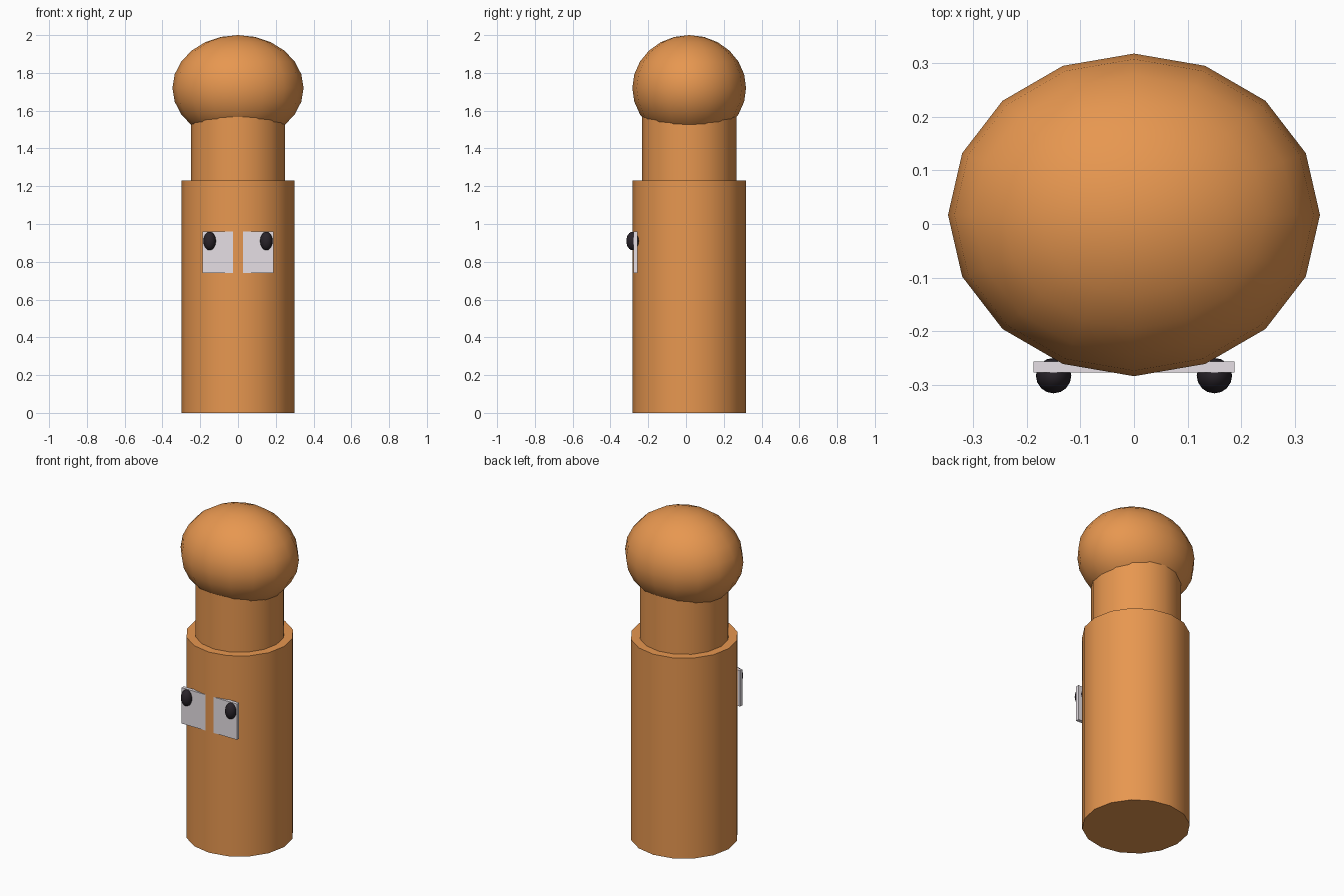
import bpy
import math

cube = bpy.data.objects.get("Cube")
if cube:
    bpy.data.objects.remove(cube, do_unlink=True)


def material(name, r, g, b):
    m = bpy.data.materials.new(name)
    m.use_nodes = True
    m.diffuse_color = (r, g, b, 1)
    bsdf = next(n for n in m.node_tree.nodes if n.type == 'BSDF_PRINCIPLED')
    bsdf.inputs["Base Color"].default_value = (r, g, b, 1)
    return m


orange = material("orange", 0.80, 0.31, 0.08)
white = material("off_white", 0.79, 0.74, 0.78)
black = material("near_black", 0.022, 0.017, 0.023)

AXIS_Y = 0.017  # depth of the column's axis
SIDES = 16


def finish(name, mat, smooth=True):
    ob = bpy.context.object
    ob.name = ob.data.name = name
    ob.data.materials.append(mat)
    bpy.ops.object.transform_apply(location=False, rotation=False, scale=True)
    if smooth:
        bpy.ops.object.shade_smooth_by_angle(angle=math.radians(40))
    return ob


def column(name, radius, bottom, top):
    bpy.ops.mesh.primitive_cylinder_add(
        vertices=SIDES, radius=radius, depth=top - bottom,
        location=(0, AXIS_Y, (bottom + top) / 2))
    return finish(name, orange)


def ellipsoid(name, mat, location, radii, rings):
    bpy.ops.mesh.primitive_uv_sphere_add(
        segments=SIDES, ring_count=rings, radius=1, location=location)
    bpy.context.object.scale = radii
    return finish(name, mat)


# Stacked column and rounded head
column("body", 0.30, 0, 1.23)
column("neck", 0.25, 1.23, 1.72)
ellipsoid("head", orange, (0, AXIS_Y, 1.72), (0.347, 0.301, 0.28), 12)

# Eye plates sunk into the front, each with a pupil
for side, s in (("left", 1), ("right", -1)):
    bpy.ops.mesh.primitive_cube_add(size=1, location=(s * 0.1, -0.267, 0.85))
    bpy.context.object.scale = (0.175, 0.021, 0.22)
    finish(side + "_eye_plate", white, smooth=False)
    ellipsoid(side + "_pupil", black, (s * 0.15, -0.283, 0.91),
              (0.033, 0.033, 0.049), 12)
